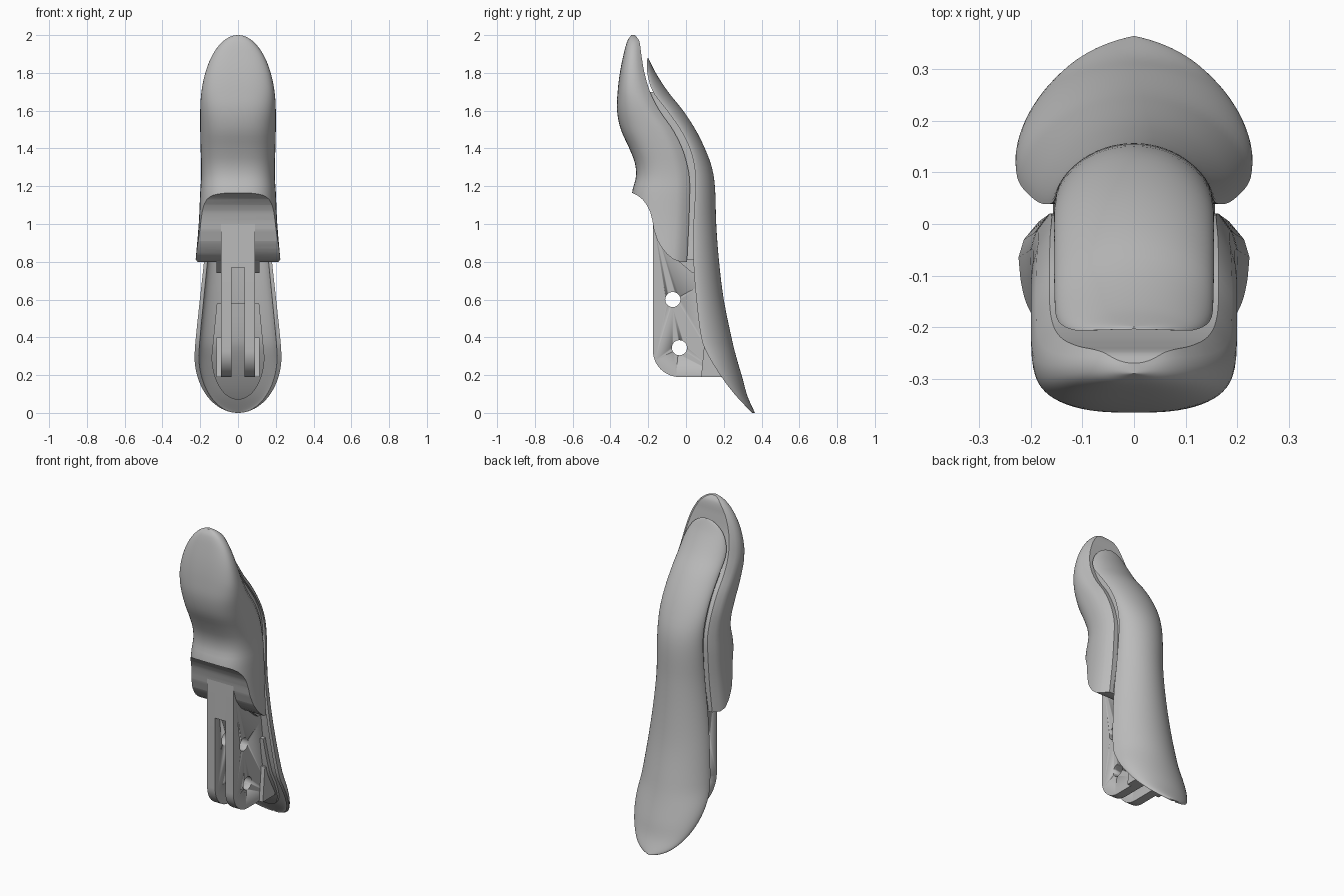
import bpy, bmesh
from math import sin, cos, pi, sqrt, copysign, radians

cube = bpy.data.objects.get("Cube")
if cube:
    bpy.data.objects.remove(cube, do_unlink=True)

grey = bpy.data.materials.new("plain grey")
grey.use_nodes = True
GREY = (0.5, 0.5, 0.5, 1)
grey.diffuse_color = GREY
grey.node_tree.nodes["Principled BSDF"].inputs["Base Color"].default_value = GREY


def sample(table, z):
    """Smooth interpolation of the columns of a table keyed by height."""
    last = len(table) - 1
    i = next((k for k in range(last) if z <= table[k + 1][0]), last - 1)
    p, q = table[i], table[i + 1]
    o, r = table[max(i - 1, 0)], table[min(i + 2, last)]
    h = q[0] - p[0]
    t = min(max((z - p[0]) / h, 0), 1)
    out = []
    for c in range(1, len(p)):
        m0 = (q[c] - o[c]) / (q[0] - o[0]) * h
        m1 = (r[c] - p[c]) / (r[0] - p[0]) * h
        out.append((2*t**3 - 3*t*t + 1) * p[c] + (t**3 - 2*t*t + t) * m0
                   + (3*t*t - 2*t**3) * q[c] + (t**3 - t*t) * m1)
    return out


def rounded(z, start, end):
    """Elliptical narrowing of a width between start and end height."""
    s = (z - start) / (end - start)
    return max(sqrt(max(1 - s * s, 0)), 0.03) if s > 0 else 1


def finish(name, bm, angle=35):
    bmesh.ops.recalc_face_normals(bm, faces=bm.faces)
    mesh = bpy.data.meshes.new(name)
    bm.to_mesh(mesh)
    bm.free()
    ob = bpy.data.objects.new(name, mesh)
    bpy.context.collection.objects.link(ob)
    mesh.materials.append(grey)
    bpy.ops.object.select_all(action='DESELECT')
    ob.select_set(True)
    bpy.context.view_layer.objects.active = ob
    bpy.ops.object.shade_smooth_by_angle(angle=radians(angle))
    return ob


def loft(name, section, low, high, steps=72):
    bm = bmesh.new()
    rings = []
    for i in range(steps + 1):
        z = low + (high - low) * (1 - cos(pi * i / steps)) / 2
        rings.append([bm.verts.new((x, y, z)) for x, y in section(z)])
    n = len(rings[0])
    for a, b in zip(rings, rings[1:]):
        for k in range(n):
            bm.faces.new((a[k], a[(k + 1) % n], b[(k + 1) % n], b[k]))
    bm.faces.new(rings[0])
    bm.faces.new(rings[-1])
    return finish(name, bm)


def extrude_x(name, outline, x0, x1):
    bm = bmesh.new()
    face = bm.faces.new([bm.verts.new((x0, y, z)) for y, z in outline])
    ext = bmesh.ops.extrude_face_region(bm, geom=[face])
    for v in ext["geom"]:
        if isinstance(v, bmesh.types.BMVert):
            v.co.x = x1
    return finish(name, bm)


def cut(ob, cutter):
    cutter.hide_render = True
    mod = ob.modifiers.new("cut", 'BOOLEAN')
    mod.operation = 'DIFFERENCE'
    mod.solver = 'EXACT'
    mod.object = cutter
    bpy.context.view_layer.objects.active = ob
    bpy.ops.object.modifier_apply(modifier=mod.name)


# height, front, back, half width
GRIP = [(.7, -.3, 0, .232), (.8, -.3, .005, .225), (1, -.3, .015, .208), (1.17, -.285, .02, .2),
        (1.25, -.265, .018, .195), (1.32, -.27, .005, .195), (1.4, -.3, -.02, .198),
        (1.5, -.345, -.07, .2), (1.6, -.365, -.14, .2), (1.7, -.362, -.19, .2),
        (1.8, -.35, -.22, .2), (1.9, -.33, -.237, .2), (1.97, -.31, -.248, .2), (2, -.29, -.27, .2)]
SHELL = [(0, .35, .365, .23), (.09, .265, .325, .23), (.18, .195, .3, .23), (.3, .12, .265, .23),
         (.38, .085, .245, .225), (.6, .055, .2, .202), (.8, .04, .175, .18), (1, .04, .16, .16),
         (1.2, .05, .153, .153), (1.3, .045, .137, .153), (1.4, .02, .1, .155),
         (1.5, -.03, .05, .155), (1.6, -.1, -.015, .155), (1.7, -.175, -.095, .153),
         (1.8, -.205, -.16, .15), (1.88, -.205, -.2, .15)]


def grip_section(z):
    f, b, w = sample(GRIP, z)
    w *= rounded(z, 1.6, 2)
    chamfer = min(.07, .4 * (b - f))
    mid = b - chamfer
    pts = [(.82 * w, b), (.95 * w, b - .5 * chamfer)]
    for k in range(33):
        a = pi * k / 32
        pts.append((copysign(abs(cos(a)) ** .7, cos(a)) * w, mid - (mid - f) * abs(sin(a)) ** .7))
    return pts + [(-.95 * w, b - .5 * chamfer), (-.82 * w, b)]


def shell_section(z):
    f, b, w = sample(SHELL, z)
    w *= rounded(z, .3, 0) * rounded(z, 1.68, 1.88)
    angles = [pi * k / 32 for k in range(33)]
    outer = [(w * cos(a), f + (b - f) * abs(sin(a)) ** 1.2) for a in angles]
    inner = [(.9 * w * cos(a), f + .45 * (b - f) * abs(sin(a))) for a in reversed(angles)]
    return outer + inner


def spine_section(z):
    f, b, w = sample(GRIP, z)
    f2, b2, w2 = sample(SHELL, z)
    w2 *= .88
    back = f2 + .15 * (b2 - f2)
    return [(w2, b - .04), (w2, back), (-w2, back), (-w2, b - .04)]


def pad_section(z):
    f, b, w = sample(SHELL, z)
    w = (.14 - .1 * max(z - .3, 0)) * rounded(z, .3, .07)
    front, back = f + .2 * (b - f), f + .6 * (b - f)
    return [(w, front), (w, back), (-w, back), (-w, front)]


# Front grip with a concave underside
grip = loft("front_grip", grip_section, .7, 2)
underside = [(-.5, 1.2), (-.4, 1.19), (-.285, 1.165), (-.255, 1.15), (-.23, 1.13), (-.207, 1.1),
             (-.19, 1.065), (-.178, 1.02), (-.17, .97), (-.15, .91), (-.125, .87), (-.1, .84),
             (-.065, .812), (-.03, .8), (.2, .8), (.2, .5), (-.5, .5)]
cut(grip, extrude_x("underside_cutter", underside, -.5, .5))
grip.select_set(True)
bpy.ops.object.select_all(action='DESELECT')
grip.select_set(True)
bpy.ops.object.shade_smooth_by_angle(angle=radians(35))

# Curved back shell, its inner pad and the filler behind the grip
loft("back_shell", shell_section, 0, 1.88)
loft("inner_pad", pad_section, .07, .58, 32)
loft("joining_spine", spine_section, .81, 1.7, 40)

# Twin mounting plates with rounded lower corners and pin holes
corner = [(-.035 - .14 * sin(a), .33 - .14 * cos(a)) for a in [pi / 2 * k / 12 for k in range(13)]]
plate = corner[::-1] + [(.2, .19), (.17, .4), (.12, .7), (.1, 1.1), (-.175, 1.03)]
pins = []
for y, z in ((-.07, .6), (-.035, .345)):
    circle = [(y + .04 * cos(pi * k / 16), z + .04 * sin(pi * k / 16)) for k in range(32)]
    pins.append(extrude_x("pin_hole_cutter", circle, -.3, .3))
for side, label in ((1, "left"), (-1, "right")):
    ob = extrude_x(label + "_mounting_plate", plate, side * .035, side * .09)
    for pin in pins:
        cut(ob, pin)
    boss = [(-.12, .87), (.035, .74), (.1, .74), (.1, 1), (-.12, 1)]
    extrude_x(label + "_boss", boss, side * .088, side * .115)
    foot = [(.08, .19), (.2, .19), (.17, .4), (.1, .4)]
    extrude_x(label + "_foot", foot, side * .088, side * .115)
extrude_x("plate_bridge", [(-.175, .77), (.1, .77), (.1, 1.1), (-.175, 1.03)], -.036, .036)

# Cutters are no longer needed once applied
for ob in [o for o in bpy.data.objects if "cutter" in o.name]:
    bpy.data.objects.remove(ob, do_unlink=True)
